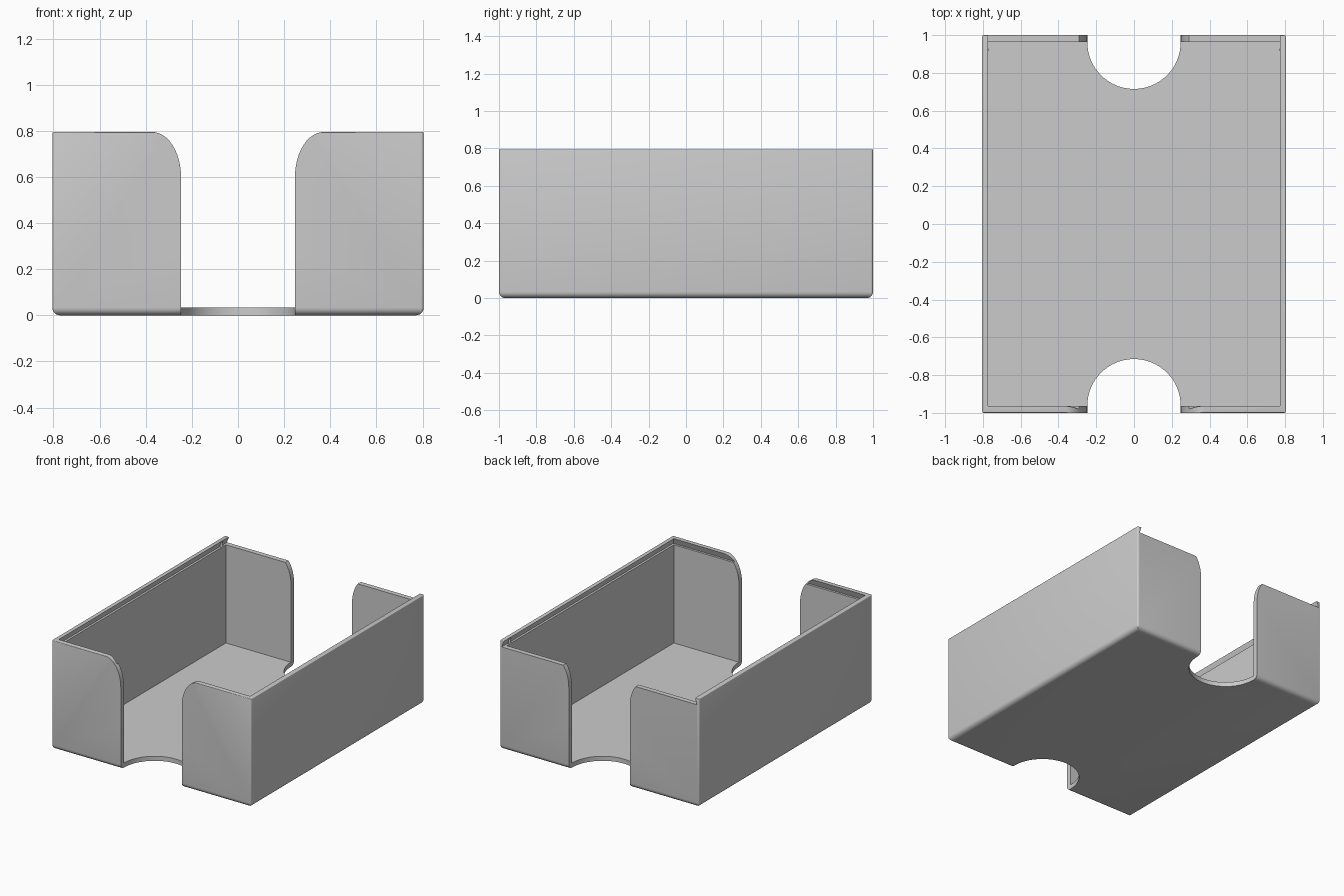
import bpy, bmesh, math

if "Cube" in bpy.data.objects:
    bpy.data.objects.remove(bpy.data.objects["Cube"])

# Single plain grey
grey = bpy.data.materials.new("plain grey")
grey.use_nodes = True
COLOUR = (0.6, 0.6, 0.6, 1)
grey.diffuse_color = COLOUR
grey.node_tree.nodes["Principled BSDF"].inputs["Base Color"].default_value = COLOUR

W, D, H = 0.805, 1.0, 0.795      # half width, half depth, height
IN_X, IN_Y = 0.773, 0.964        # inner half sizes
FLOOR, SLOT = 0.033, 0.75        # floor top, lid slot bottom
NOTCH = 0.247                    # half width of thumb notch


def loft(name, rings):
    """Closed solid through rings of equal point count."""
    bm = bmesh.new()
    loops = [[bm.verts.new(p) for p in ring] for ring in rings]
    n = len(loops[0])
    for a, b in zip(loops, loops[1:]):
        for i in range(n):
            j = (i + 1) % n
            bm.faces.new((a[i], a[j], b[j], b[i]))
    bm.faces.new(loops[0][::-1])
    bm.faces.new(loops[-1])
    bmesh.ops.recalc_face_normals(bm, faces=bm.faces[:])
    mesh = bpy.data.meshes.new(name)
    bm.to_mesh(mesh)
    bm.free()
    mesh.materials.append(grey)
    ob = bpy.data.objects.new(name, mesh)
    bpy.context.collection.objects.link(ob)
    return ob


def rounded_ring(inset, z, radius=0.012, steps=4):
    r = max(radius - inset, 0.002)
    ring = []
    for k, (sx, sy) in enumerate(((1, 1), (-1, 1), (-1, -1), (1, -1))):
        for i in range(steps + 1):
            a = math.pi / 2 * (k + i / steps)
            ring.append((sx * (W - inset - r) + r * math.cos(a),
                         sy * (D - inset - r) + r * math.sin(a), z))
    return ring


def rect(x, y0, y1, z):
    return [(x, y0, z), (x, y1, z), (-x, y1, z), (-x, y0, z)]


def cut(target, cutter):
    mod = target.modifiers.new("cut", "BOOLEAN")
    mod.operation, mod.solver, mod.object = "DIFFERENCE", "EXACT", cutter
    bpy.context.view_layer.objects.active = target
    bpy.ops.object.modifier_apply(modifier=mod.name)
    bpy.data.objects.remove(cutter)


# Outer block with a rounded bottom edge and finely eased top edge
R, E = 0.034, 0.005
rings = []
for i in range(7):
    a = math.pi / 2 * i / 6
    rings.append(rounded_ring(R * (1 - math.sin(a)), R * (1 - math.cos(a))))
for i in range(4):
    a = math.pi / 2 * i / 3
    rings.append(rounded_ring(E * (1 - math.cos(a)), H - E + E * math.sin(a)))
tray = loft("card_tray", rings)

# Hollow interior
cut(tray, loft("cavity", [rect(IN_X, -IN_Y, IN_Y, z) for z in (FLOOR, 1)]))

# Dovetail lid slot, closed at the front and open at the back
slope = 0.016 / (H - SLOT)
top = H + 0.02
shrink = slope * (top - SLOT)
cut(tray, loft("lid_slot", [
    rect(IN_X + 0.016, -IN_Y - 0.016, 1.1, SLOT),
    rect(IN_X + 0.016 - shrink, -IN_Y - 0.016 + shrink, 1.1, top)]))

# Flared thumb opening through both end walls
half = [(NOTCH, 0.3)]
for i in range(13):
    a = math.pi / 2 * i / 12
    half.append((NOTCH + 0.125 * (1 - math.cos(a)), 0.6 + (H - 0.6) * math.sin(a)))
half.append((half[-1][0], 1))
outline = half + [(-x, z) for x, z in reversed(half)]
cut(tray, loft("flare", [[(x, y, z) for x, z in outline] for y in (-1.2, 1.2)]))

# Round-ended cutout through floor and lower walls, front and back
for s in (-1, 1):
    plan = [(NOTCH, s * 1.2)]
    for i in range(33):
        a = math.pi * i / 32
        plan.append((NOTCH * math.cos(a), s * (0.962 - NOTCH * math.sin(a))))
    plan.append((-NOTCH, s * 1.2))
    cut(tray, loft("thumb_notch", [[(x, y, z) for x, y in plan] for z in (-0.2, 0.5)]))

# Small detent pegs that hold the lid
parts = [tray]
for side, s in (("left", 1), ("right", -1)):
    circle = [(s * 0.779 + 0.01 * math.cos(k * math.pi / 8),
               0.922 + 0.01 * math.sin(k * math.pi / 8)) for k in range(16)]
    parts.append(loft(side + "_lid_detent",
                      [[(x, y, z) for x, y in circle] for z in (SLOT - 0.005, H - 0.008)]))

for ob in parts:
    bpy.ops.object.select_all(action="DESELECT")
    ob.select_set(True)
    bpy.context.view_layer.objects.active = ob
    bpy.ops.object.shade_smooth_by_angle(angle=math.radians(32))
